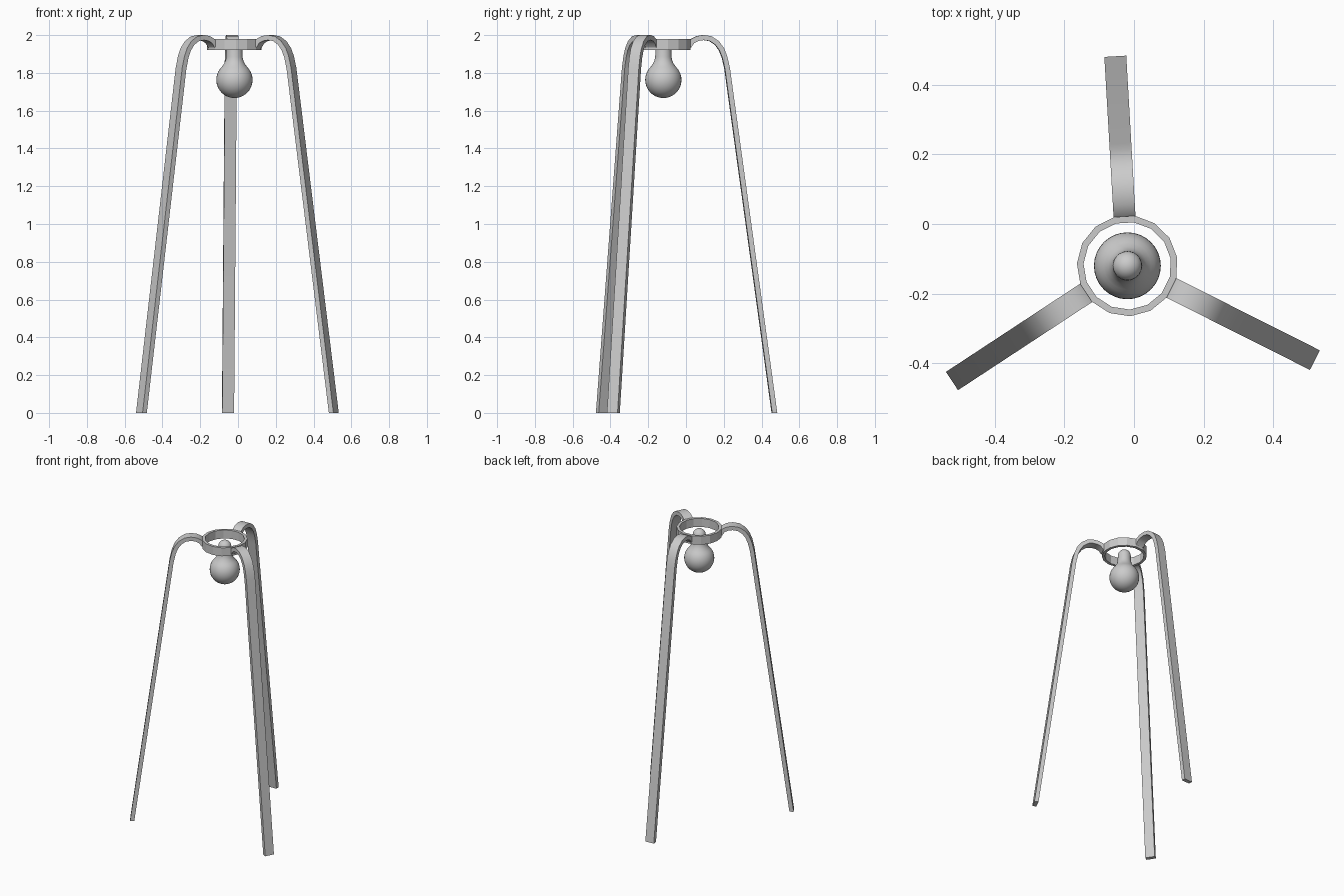
import bpy, bmesh, math
from mathutils import Vector

if "Cube" in bpy.data.objects:
    bpy.data.objects.remove(bpy.data.objects["Cube"])

CX, CY = -0.019, -0.12            # axis of the ring and bulb
LEG_ANGLES = [93.3, 213.3, 333.3]


def finish(name, bm, rot=0.0, smooth=35):
    bmesh.ops.recalc_face_normals(bm, faces=bm.faces)
    me = bpy.data.meshes.new(name)
    bm.to_mesh(me)
    bm.free()
    ob = bpy.data.objects.new(name, me)
    bpy.context.collection.objects.link(ob)
    ob.location = (CX, CY, 0)
    ob.rotation_euler.z = math.radians(rot)
    if smooth:
        bpy.ops.object.select_all(action='DESELECT')
        ob.select_set(True)
        bpy.context.view_layer.objects.active = ob
        bpy.ops.object.shade_smooth_by_angle(angle=math.radians(smooth))
    return ob


def lathe(name, profile, segments, closed=False, rot=0.0, smooth=35):
    bm = bmesh.new()
    vs = [bm.verts.new((r, 0, z)) for r, z in profile]
    pairs = list(zip(vs, vs[1:])) + ([(vs[-1], vs[0])] if closed else [])
    edges = [bm.edges.new(p) for p in pairs]
    bmesh.ops.spin(bm, geom=vs + edges, cent=(0, 0, 0), axis=(0, 0, 1),
                   angle=2 * math.pi, steps=segments, use_duplicate=False)
    bmesh.ops.remove_doubles(bm, verts=bm.verts, dist=1e-5)
    return finish(name, bm, rot, smooth)


def strip_leg(name, path, width, thick, rot):
    """Flat bar swept along a path in the radial plane, cut level at the foot."""
    bm = bmesh.new()
    pts = [Vector(p) for p in path]
    rings = []
    for i, p in enumerate(pts):
        a, b = pts[max(i - 1, 0)], pts[min(i + 1, len(pts) - 1)]
        if 0 < i < len(pts) - 1:
            t = (p - a).normalized() + (b - p).normalized()
        else:
            t = b - a
        t.normalize()
        n = Vector((-t.y, t.x)) * thick / 2
        if i == len(pts) - 1:
            n = Vector((thick / 2, 0))
        rings.append([bm.verts.new((q.x, y, q.y)) for q, y in (
            (p + n, -width / 2), (p + n, width / 2),
            (p - n, width / 2), (p - n, -width / 2))])
    for r0, r1 in zip(rings, rings[1:]):
        for k in range(4):
            bm.faces.new((r0[k], r0[(k + 1) % 4], r1[(k + 1) % 4], r1[k]))
    bm.faces.new(rings[0])
    bm.faces.new(rings[-1])
    return finish(name, bm, rot)


# Three bent legs: (radius, height) along the bar's centre
leg_path = [(0.135, 1.942), (0.153, 1.968), (0.18, 1.982), (0.213, 1.987),
            (0.25, 1.981), (0.284, 1.958), (0.308, 1.925), (0.324, 1.885),
            (0.338, 1.825), (0.589, 0.0)]
for name, ang in zip(("back_leg", "left_leg", "right_leg"), LEG_ANGLES):
    strip_leg(name, leg_path, 0.063, 0.027, ang)

# Faceted ring, with a flat side behind each leg
lathe("ring", [(0.126, 1.921), (0.145, 1.921), (0.145, 1.98), (0.126, 1.98)],
      15, closed=True, rot=LEG_ANGLES[0] + 12, smooth=0)

# Bulb: round globe flaring into a neck with a domed cap
R, ZC, NR, ZN = 0.096, 1.763, 0.042, 1.925
bulb = [(R * math.sin(math.radians(a)), ZC - R * math.cos(math.radians(a)))
        for a in range(0, 136, 9)]
bulb += [(0.055, 1.848), (0.047, 1.866), (0.043, 1.885), (NR, ZN)]
bulb += [(NR * math.cos(math.radians(a)), ZN + NR * math.sin(math.radians(a)))
         for a in range(15, 91, 15)]
lathe("bulb", bulb, 32)
